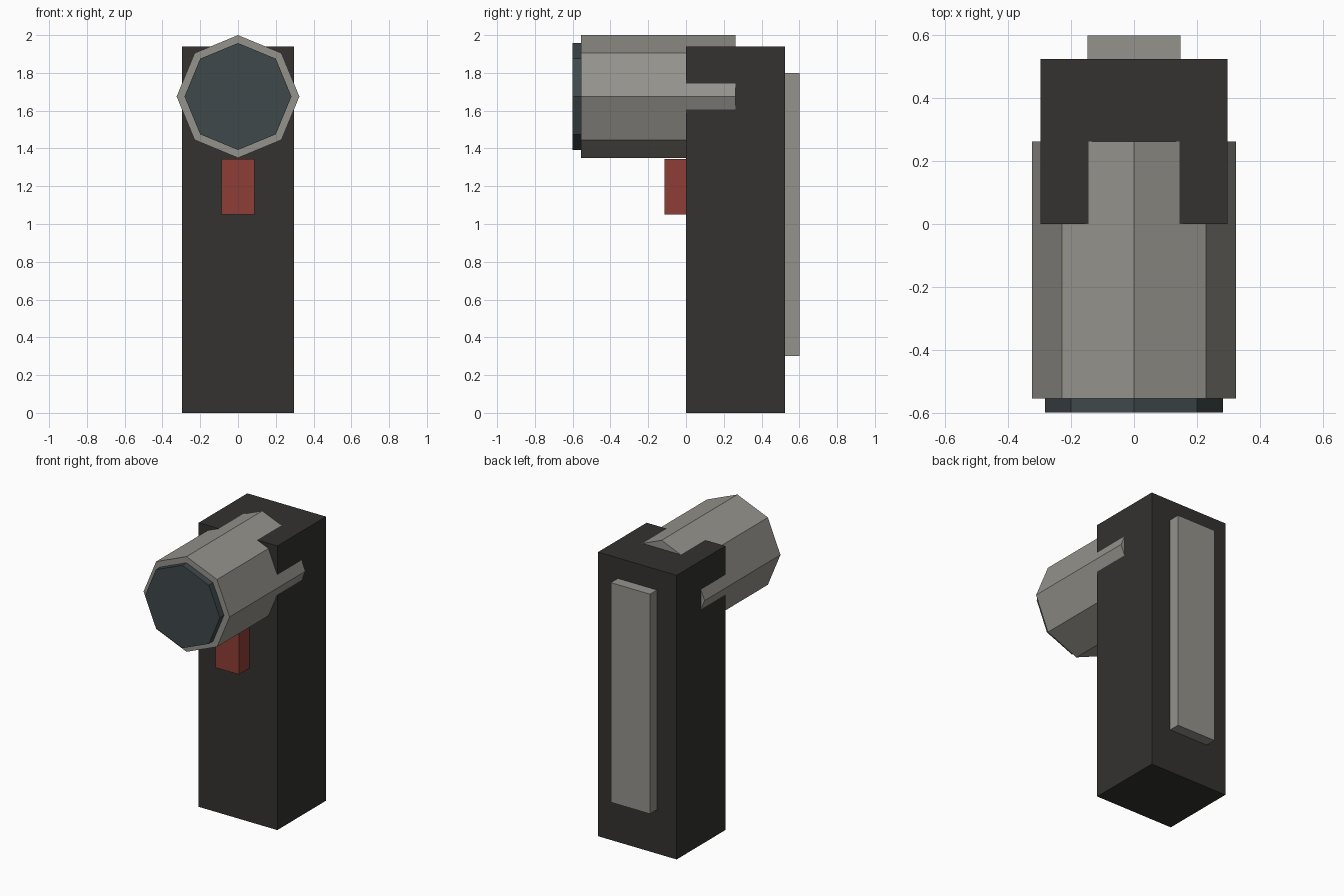
import bpy
import bmesh
from math import pi
from mathutils import Matrix, Vector

if "Cube" in bpy.data.objects:
    bpy.data.objects.remove(bpy.data.objects["Cube"])


def material(name, rgb):
    m = bpy.data.materials.new(name)
    m.diffuse_color = (*rgb, 1)
    m.use_nodes = True
    m.node_tree.nodes["Principled BSDF"].inputs["Base Color"].default_value = m.diffuse_color
    return m


def finish(name, bm, mat):
    bmesh.ops.recalc_face_normals(bm, faces=bm.faces)
    mesh = bpy.data.meshes.new(name)
    bm.to_mesh(mesh)
    bm.free()
    obj = bpy.data.objects.new(name, mesh)
    bpy.context.collection.objects.link(obj)
    if mat:
        mesh.materials.append(mat)
    return obj


def box(name, lo, hi, mat=None):
    lo, hi = Vector(lo), Vector(hi)
    bm = bmesh.new()
    bmesh.ops.create_cube(bm, size=1, matrix=Matrix.Translation(
        (lo + hi) / 2) @ Matrix.Diagonal((*(hi - lo), 1)))
    return finish(name, bm, mat)


def octagon(name, radius, y0, y1, z, mat=None):
    bm = bmesh.new()
    bmesh.ops.create_cone(
        bm, cap_ends=True, segments=8, radius1=radius, radius2=radius, depth=y1 - y0,
        matrix=Matrix.Translation((0, (y0 + y1) / 2, z)) @ Matrix.Rotation(pi / 2, 4, 'X'))
    return finish(name, bm, mat)


black = material("black_plastic", (0.033, 0.032, 0.029))
metal = material("warm_metal", (0.30, 0.29, 0.26))
red = material("red_switch", (0.27, 0.048, 0.037))
glass = material("dark_glass", (0.05, 0.066, 0.07))

# Upright body
box("body", (-0.297, 0, 0), (0.297, 0.525, 1.94), black)
# Lamp head, set halfway into the body, and its lens
octagon("lamp_head", 0.325, -0.555, 0.263, 1.675, metal)
octagon("lens", 0.283, -0.6, -0.54, 1.675, glass)
# Switch under the head
box("switch", (-0.088, -0.115, 1.05), (0.088, 0.02, 1.345), red)
# Belt clip on the back
box("belt_clip", (-0.148, 0.515, 0.3), (0.148, 0.6, 1.8), metal)
